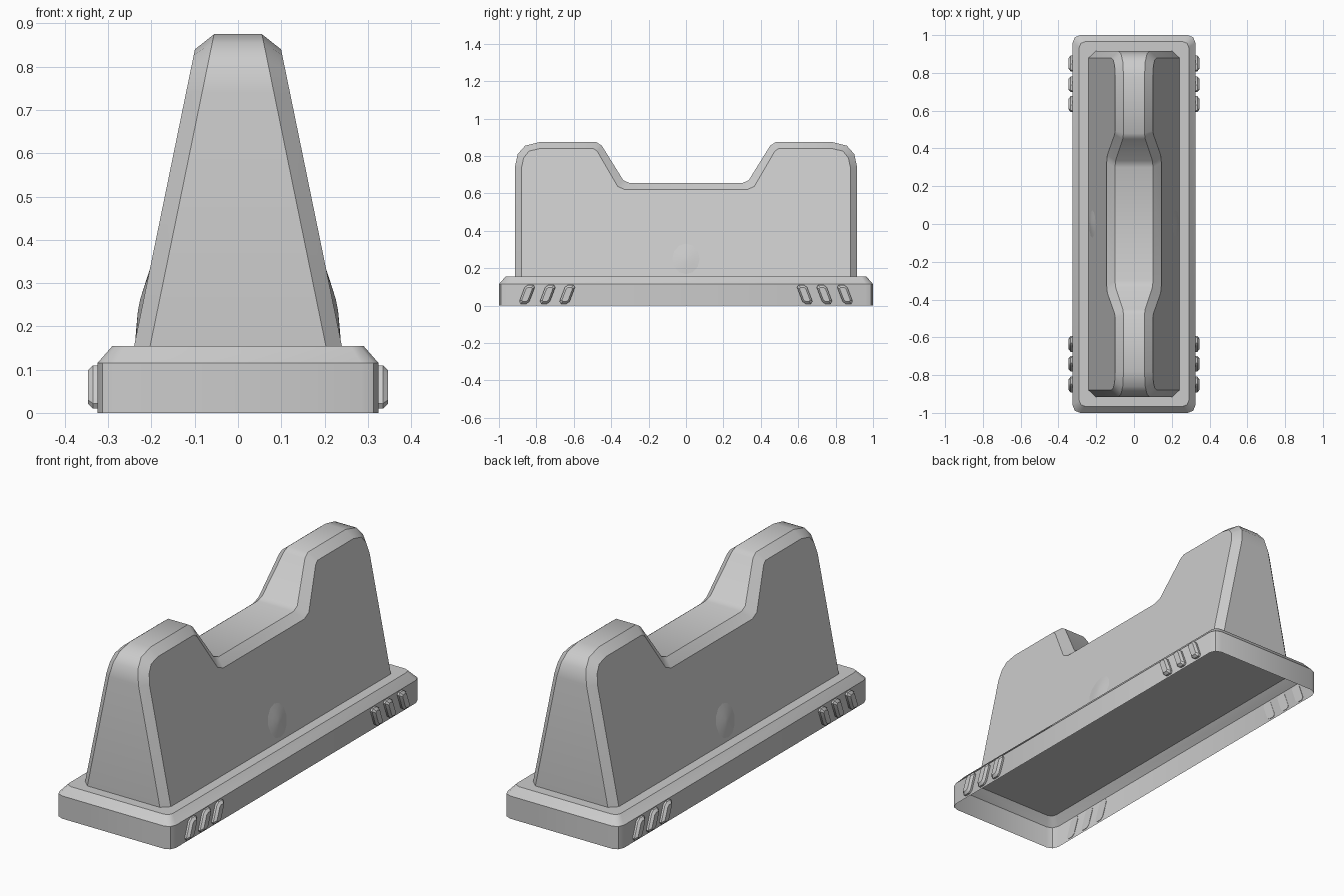
import bpy, bmesh, math

cube = bpy.data.objects.get("Cube")
if cube:
    bpy.data.objects.remove(cube, do_unlink=True)

grey = bpy.data.materials.new("light_grey")
grey.use_nodes = True
grey.diffuse_color = (0.6, 0.6, 0.6, 1)
grey.node_tree.nodes["Principled BSDF"].inputs["Base Color"].default_value = (0.6, 0.6, 0.6, 1)


def loft(name, rings, cap_start, cap_end, angle=35):
    """Skin a stack of matching closed rings, with optional end caps."""
    bm = bmesh.new()
    loops = [[bm.verts.new(p) for p in ring] for ring in rings]
    n = len(loops[0])
    for a, b in zip(loops, loops[1:]):
        for i in range(n):
            j = (i + 1) % n
            bm.faces.new((a[i], a[j], b[j], b[i]))
    if cap_start:
        bm.faces.new(loops[0][::-1])
    if cap_end:
        bm.faces.new(loops[-1])
    bmesh.ops.recalc_face_normals(bm, faces=bm.faces)
    mesh = bpy.data.meshes.new(name)
    bm.to_mesh(mesh)
    bm.free()
    mesh.materials.append(grey)
    obj = bpy.data.objects.new(name, mesh)
    bpy.context.collection.objects.link(obj)
    bpy.ops.object.select_all(action="DESELECT")
    obj.select_set(True)
    bpy.context.view_layer.objects.active = obj
    bpy.ops.object.shade_smooth_by_angle(angle=math.radians(angle))
    return obj


def rounded_rect(hx, hy, r, z, steps=2):
    """Rectangle with rounded corners at height z."""
    pts = []
    for k, (sx, sy) in enumerate([(1, 1), (-1, 1), (-1, -1), (1, -1)]):
        for s in range(steps + 1):
            a = math.radians(90 * (k + s / steps))
            pts.append((sx * (hx - r) + r * math.cos(a), sy * (hy - r) + r * math.sin(a), z))
    return pts


# Base: a hollow tray, open underneath, with a chamfered top edge
FLOOR = 0.155
loft("base", [rounded_rect(0.325, 1.0, 0.04, 0),
              rounded_rect(0.325, 1.0, 0.04, 0.115),
              rounded_rect(0.29, 0.965, 0.03, FLOOR)], False, True)

# Barrier body: saddle profile, tapering upward, with chamfered edges
rim = [(0.915, FLOOR), (0.915, 0.74), (0.9, 0.81), (0.86, 0.855), (0.78, 0.875),
       (0.48, 0.875), (0.45, 0.855), (0.335, 0.67), (0.3, 0.655)]
side = [(0.88, FLOOR), (0.88, 0.735), (0.868, 0.79), (0.84, 0.826), (0.78, 0.84),
        (0.495, 0.84), (0.475, 0.826), (0.365, 0.637), (0.325, 0.62)]


def body_ring(half, base_x, sign):
    full = half + [(-y, z) for y, z in reversed(half)]
    return [(sign * (base_x - 0.205 * (z - FLOOR)), y, z) for y, z in full]


loft("body", [body_ring(side, 0.24, -1), body_ring(rim, 0.203, -1),
              body_ring(rim, 0.203, 1), body_ring(side, 0.24, 1)], True, True)


# Slanted grip ribs on the base sides
def rib_ring(x, yc, lean, half_y, half_z, cut):
    """Leaning slot outline with clipped corners."""
    outline = [(half_y, half_z - cut), (half_y - cut, half_z),
               (cut - half_y, half_z), (-half_y, half_z - cut),
               (-half_y, cut - half_z), (cut - half_y, -half_z),
               (half_y - cut, -half_z), (half_y, cut - half_z)]
    return [(x, yc + y + lean * z, 0.06 + z) for y, z in outline]


for sx, x_name in ((1, "left"), (-1, "right")):
    for sy, y_name in ((-1, "front"), (1, "back")):
        for i, y in enumerate((0.635, 0.74, 0.85)):
            lean = -sy * 0.38
            loft(f"{x_name}_{y_name}_rib_{i + 1}",
                 [rib_ring(sx * 0.323, sy * y, lean, 0.027, 0.05, 0.012),
                  rib_ring(sx * 0.335, sy * y, lean, 0.027, 0.05, 0.012),
                  rib_ring(sx * 0.347, sy * y, lean, 0.017, 0.038, 0.008)], True, True)

# Shallow swelling low on the middle of each body side
for sx, x_name in ((1, "left"), (-1, "right")):
    rings = []
    for scale, lift in ((1, -0.001), (0.55, 0.004), (0.15, 0.008)):
        ring = []
        for k in range(12):
            a = math.tau * k / 12
            z = 0.25 + 0.09 * scale * math.sin(a)
            ring.append((sx * (0.24 - 0.205 * (z - FLOOR) + lift),
                         0.08 * scale * math.cos(a), z))
        rings.append(ring)
    loft(f"{x_name}_side_swelling", rings, False, True)
